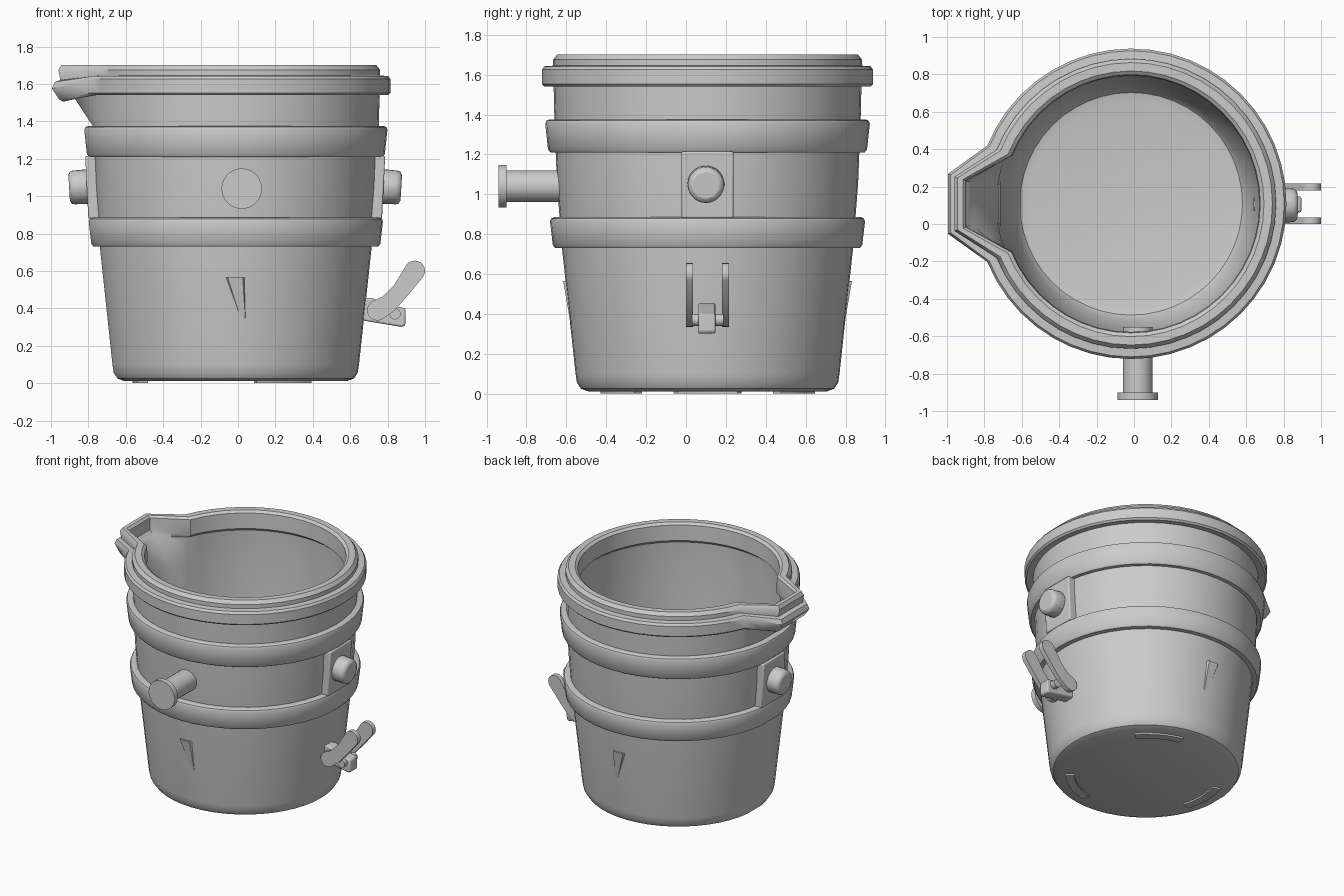
import bpy, bmesh, math
from mathutils import Vector, Matrix

if "Cube" in bpy.data.objects:
    bpy.data.objects.remove(bpy.data.objects["Cube"])

CX, CY = -0.015, 0.108     # pot axis


def make(name, verts, faces, bevel=0.0, segs=2):
    me = bpy.data.meshes.new(name)
    me.from_pydata(verts, [], faces)
    bm = bmesh.new()
    bm.from_mesh(me)
    bmesh.ops.recalc_face_normals(bm, faces=bm.faces)
    bm.to_mesh(me)
    bm.free()
    ob = bpy.data.objects.new(name, me)
    bpy.context.collection.objects.link(ob)
    if bevel:
        m = ob.modifiers.new("bevel", "BEVEL")
        m.width, m.segments, m.limit_method = bevel, segs, 'ANGLE'
    bpy.ops.object.select_all(action='DESELECT')
    ob.select_set(True)
    bpy.context.view_layer.objects.active = ob
    bpy.ops.object.shade_smooth_by_angle(angle=math.radians(35))
    return ob


def ring(r, z, tip=None, half=0, ztip=0, arc=42, join=22):
    """One loop round the pot; with a tip it is pulled out to a spout at -x."""
    pts = []
    a0 = math.radians(180 - join)
    for i in range(arc + 1):
        a = a0 - 2 * a0 * i / arc
        pts.append(Vector((r * math.cos(a), r * math.sin(a), z)))
    degs = (195, 187.5, 172.5, 165)
    if tip is None:
        extra = [Vector((r * math.cos(math.radians(d)), r * math.sin(math.radians(d)), z)) for d in degs]
    else:
        c1, c2 = Vector((-tip, -half, ztip)), Vector((-tip, half, ztip))
        extra = [pts[-1].lerp(c1, 0.5), c1, c2, pts[0].lerp(c2, 0.5)]
    return [p + Vector((CX, CY, 0)) for p in pts + extra]


def loft(name, rows, closed=False):
    loops = [ring(*row) for row in rows]
    n = len(loops[0])
    verts = [p for lp in loops for p in lp]
    faces = []
    k = len(loops)
    for j in range(k if closed else k - 1):
        a, b = j * n, ((j + 1) % k) * n
        faces += [(a + i, a + (i + 1) % n, b + (i + 1) % n, b + i) for i in range(n)]
    if not closed:
        faces += [tuple(range(n)), tuple(range((k - 1) * n, k * n))]
    return make(name, verts, faces)


def prism(name, outline, y0, y1, bevel=0.0):
    """Outline in x, z, extruded along y."""
    n = len(outline)
    verts = [(x, y, z) for y in (y0, y1) for x, z in outline]
    faces = [tuple(range(n)), tuple(range(n, 2 * n))]
    faces += [(i, (i + 1) % n, n + (i + 1) % n, n + i) for i in range(n)]
    return make(name, verts, faces, bevel)


def cylinder(name, p, q, r0, r1=None, sides=24, bevel=0.0):
    p, q = Vector(p), Vector(q)
    rot = (q - p).to_track_quat('Z', 'Y').to_matrix()
    r1 = r0 if r1 is None else r1
    verts = []
    for c, r in ((p, r0), (q, r1)):
        for i in range(sides):
            a = 2 * math.pi * (i + 0.5) / sides
            verts.append(c + rot @ Vector((r * math.cos(a), r * math.sin(a), 0)))
    n = sides
    faces = [tuple(range(n)), tuple(range(n, 2 * n))]
    faces += [(i, (i + 1) % n, n + (i + 1) % n, n + i) for i in range(n)]
    return make(name, verts, faces, bevel)


# pot: outer wall, pouring spout, flange, rim, inner wall, floor
loft("pot_body", [
    (0.60, 0.012), (0.635, 0.025), (0.655, 0.055), (0.662, 0.10),
    (0.73, 0.73), (0.755, 1.05), (0.768, 1.375),
    (0.772, 1.545, 0.86, 0.14, 1.525),
    (0.818, 1.54, 0.92, 0.15, 1.505), (0.83, 1.552, 0.94, 0.155, 1.515),
    (0.83, 1.625, 0.98, 0.16, 1.575), (0.818, 1.642, 0.965, 0.155, 1.61),
    (0.775, 1.645, 0.935, 0.145, 1.62), (0.775, 1.675, 0.945, 0.145, 1.675),
    (0.755, 1.70, 0.93, 0.138, 1.70), (0.71, 1.70, 0.90, 0.13, 1.70),
    (0.69, 1.685, 0.885, 0.125, 1.685), (0.685, 1.57, 0.88, 0.12, 1.60),
    (0.715, 1.545, 0.84, 0.12, 1.555), (0.72, 1.36),
    (0.69, 0.73), (0.625, 0.12), (0.595, 0.08), (0.55, 0.07),
])

# reinforcing bands
for name, z0, z1, r0, r1 in (("upper_band", 1.21, 1.375, 0.80, 0.814),
                             ("lower_band", 0.73, 0.885, 0.776, 0.79)):
    loft(name, [(r0 - 0.06, z0), (r0 - 0.012, z0), (r0, z0 + 0.015),
                (r1, z1 - 0.02), (r1 - 0.006, z1 - 0.006), (r1 - 0.02, z1), (r1 - 0.06, z1)], closed=True)

# side plates with bolts
for side, s in (("right", 1), ("left", -1)):
    out = [(CX + s * x, z) for x, z in ((0.70, 0.88), (0.785, 0.88), (0.802, 1.215), (0.70, 1.215))]
    prism(side + "_plate", out, CY - 0.13, CY + 0.13, 0.008)
    cylinder(side + "_bolt", (CX + s * 0.77, CY - 0.008, 1.052), (CX + s * 0.888, CY - 0.008, 1.045),
             0.098, 0.094, 10, 0.025)

# front trunnion
cylinder("trunnion_shaft", (0.02, -0.55, 1.04), (0.02, -0.91, 1.04), 0.08)
cylinder("trunnion_flange", (0.02, -0.90, 1.04), (0.02, -0.94, 1.04), 0.108, sides=32)

# tipping lug: block, pin and two curved arms
prism("lug_block", [(0.64, 0.34), (0.88, 0.30), (0.895, 0.31), (0.895, 0.40),
                    (0.80, 0.42), (0.72, 0.455), (0.64, 0.455)], 0.062, 0.147, 0.012)
cylinder("lug_pin", (0.84, 0.03, 0.37), (0.84, 0.187, 0.37), 0.03, sides=16)

path = [Vector(p) for p in ((0.745, 0.39), (0.805, 0.425), (0.87, 0.495), (0.945, 0.60))]
widths = (0.055, 0.049, 0.046, 0.055)


def arm_outline():
    tans = [(path[min(i + 1, 3)] - path[max(i - 1, 0)]).normalized() for i in range(4)]
    nor = [Vector((-t.y, t.x)) for t in tans]
    cap = lambda i, s: [path[i] + widths[i] * (s * nor[i] * math.cos(a) + s * tans[i] * math.sin(a))
                        for a in [math.pi * k / 10 for k in range(11)]]
    end = cap(3, 1)
    start = cap(0, -1)
    return ([path[i] + nor[i] * widths[i] for i in (1, 2)] + end
            + [path[i] - nor[i] * widths[i] for i in (2, 1)] + start)


for name, y in (("near", 0.0), ("far", 0.18)):
    prism(name + "_lug_arm", [tuple(p) for p in arm_outline()], y, y + 0.036)

# shallow wedge catches on front and back
for name, s in (("front", -1), ("back", 1)):
    v = [(CX - 0.06, CY + s * 0.69, 0.565), (CX + 0.06, CY + s * 0.69, 0.565),
         (CX + 0.04, CY + s * 0.724, 0.565), (CX - 0.04, CY + s * 0.724, 0.565),
         (CX + 0.06, CY + s * 0.67, 0.25)]
    make(name + "_catch", v, [(0, 1, 2, 3), (0, 3, 4), (3, 2, 4), (2, 1, 4), (1, 0, 4)])

# three curved pads under the base
for k, mid in enumerate((60, 180, 300)):
    verts, faces, n = [], [], 6
    for z in (0.0, 0.02):
        for r in (0.49, 0.55):
            for i in range(n + 1):
                a = math.radians(mid - 18 + 36 * i / n)
                verts.append((CX + r * math.cos(a), CY + r * math.sin(a), z))
    m = n + 1
    for i in range(n):
        for a, b in ((0, m), (2 * m, 3 * m), (0, 2 * m), (m, 3 * m)):
            faces.append((a + i, a + i + 1, b + i + 1, b + i))
    faces += [(e, m + e, 3 * m + e, 2 * m + e) for e in (0, n)]
    make("base_pad_%d" % (k + 1), verts, faces)
